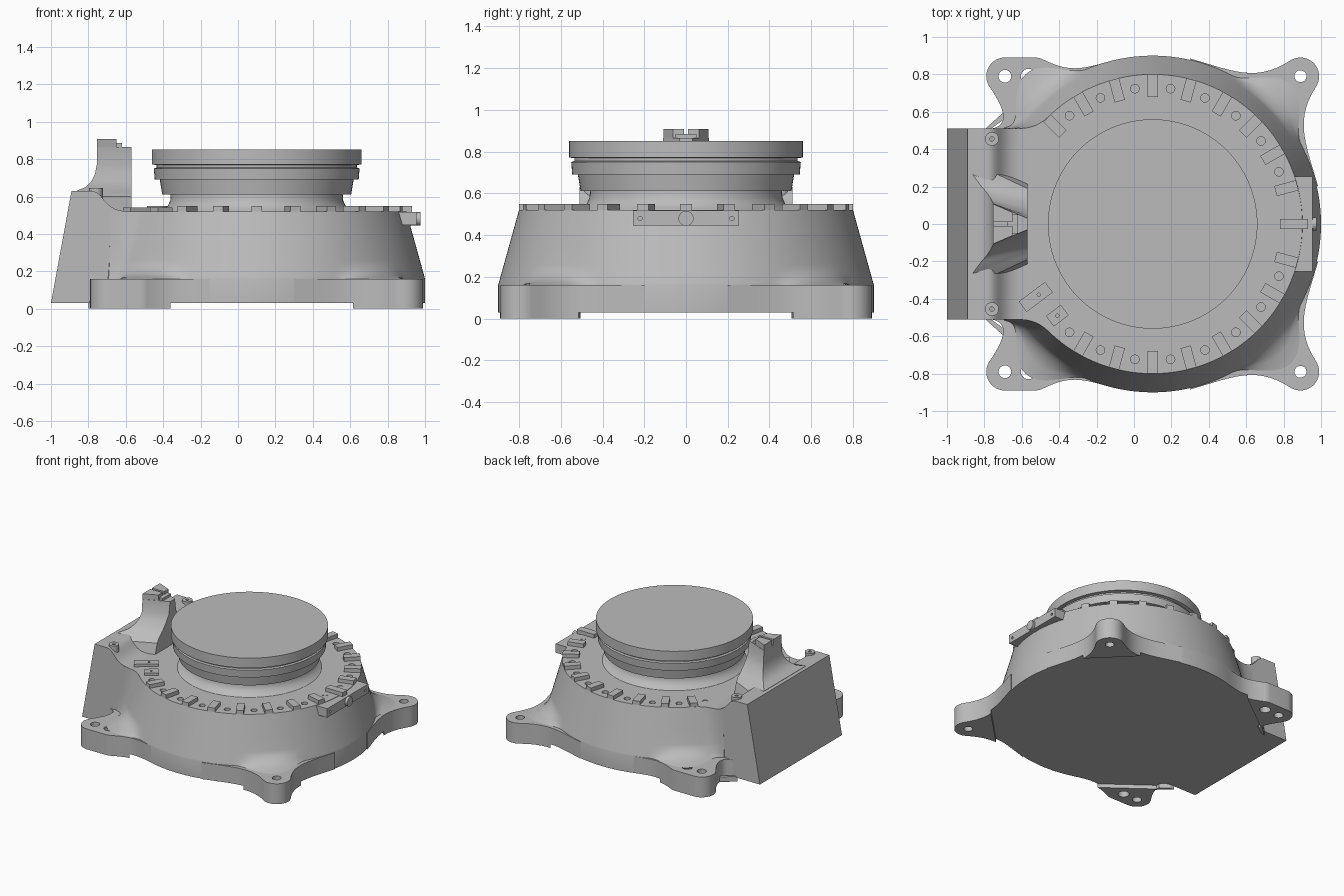
import bpy, bmesh, math
from math import sin, cos, radians, pi
from mathutils import Vector, Matrix
from mathutils.geometry import interpolate_bezier

if "Cube" in bpy.data.objects:
    bpy.data.objects.remove(bpy.data.objects["Cube"])

grey = bpy.data.materials.new("cast_grey")
grey.use_nodes = True
grey.diffuse_color = (0.5, 0.5, 0.5, 1)
grey.node_tree.nodes["Principled BSDF"].inputs["Base Color"].default_value = (0.5, 0.5, 0.5, 1)

CX = 0.1       # turntable axis
DECK = 0.52    # height of the deck
HALF = 0.51    # half width of the rear block


def finish(bm, name):
    bmesh.ops.recalc_face_normals(bm, faces=bm.faces)
    mesh = bpy.data.meshes.new(name)
    bm.to_mesh(mesh)
    bm.free()
    mesh.materials.append(grey)
    ob = bpy.data.objects.new(name, mesh)
    bpy.context.collection.objects.link(ob)
    return ob


def loft(name, rings, caps=True):
    """Skin between closed rings that have the same number of points."""
    bm = bmesh.new()
    loops = [[bm.verts.new(p) for p in ring] for ring in rings]
    n = len(loops[0])
    for a, b in zip(loops, loops[1:]):
        for i in range(n):
            j = (i + 1) % n
            bm.faces.new((a[i], a[j], b[j], b[i]))
    if caps:
        bm.faces.new(loops[0])
        bm.faces.new(loops[-1])
    return finish(bm, name)


def prism(name, outline, z0, z1):
    return loft(name, [[(x, y, z) for x, y in outline] for z in (z0, z1)])


def lathe(name, profile, steps=96):
    return loft(name, [[(CX + r * cos(2 * pi * i / steps), r * sin(2 * pi * i / steps), z)
                        for i in range(steps)] for r, z in profile])


def box(name, lo, hi, matrix=Matrix()):
    ob = prism(name, [(lo[0], lo[1]), (hi[0], lo[1]), (hi[0], hi[1]), (lo[0], hi[1])], lo[2], hi[2])
    ob.data.transform(matrix)
    return ob


def rods(name, spots, z0, z1, steps=20):
    """Several upright cylinders in one mesh; spots are (x, y, radius)."""
    bm = bmesh.new()
    for x, y, r in spots:
        bmesh.ops.create_cone(bm, cap_ends=True, segments=steps, radius1=r, radius2=r, depth=z1 - z0,
                              matrix=Matrix.Translation((x, y, (z0 + z1) / 2)))
    return finish(bm, name)


def cut(ob, cutter):
    mod = ob.modifiers.new("holes", "BOOLEAN")
    mod.operation, mod.solver, mod.object = "DIFFERENCE", "EXACT", cutter
    bpy.context.view_layer.objects.active = ob
    bpy.ops.object.modifier_apply(modifier=mod.name)


def arc(cx, cy, r, a0, a1, n=14):
    return [(cx + r * cos(radians(a0 + (a1 - a0) * i / n)),
             cy + r * sin(radians(a0 + (a1 - a0) * i / n))) for i in range(n + 1)]


def bezier(a, b, c, d, n=14):
    pts = [Vector((*p, 0)) for p in (a, b, c, d)]
    return [(p.x, p.y) for p in interpolate_bezier(*pts, n)]


# Housing: a cone that blends into the rear block and the feet
def housing_radius(deg, z):
    t = radians(deg)
    r = 0.9 if z <= 0.16 else 0.9 - 0.1 * (z - 0.16) / (DECK - 0.16)
    wall = min(HALF / max(abs(sin(t)), 0.01), 0.8 / max(-cos(t), 0.01)) if cos(t) < 0 else 0
    k = 0.09
    h = max(k - abs(r - wall), 0) / k
    r = max(r, wall) + h * h * k / 4
    if z >= 0.16:
        u = min((z - 0.16) / 0.1, 1)
        off = min(abs(abs(deg) - c) for c in (45, 130))
        bump = cos(pi / 2 * min(off / 17, 1)) ** 2
        r += 0.15 * bump * (1 - math.sqrt(1 - (1 - u) ** 2))
    return r


levels = [0.03, 0.16] + [0.16 + 0.1 * i / 8 for i in range(1, 9)] + [0.35, DECK]
housing = loft("housing", [[(CX + housing_radius(d, z) * cos(radians(d)),
                             housing_radius(d, z) * sin(radians(d)), z)
                            for d in (i * 1.5 - 180 for i in range(240))] for z in levels])

# Dimples between the rim tabs
dimples = rods("dimple_cutter", [(CX + 0.73 * cos(radians(a)), 0.73 * sin(radians(a)), 0.023)
                                 for a in (-127.5 + 15 * i for i in range(19))], DECK - 0.025, DECK + 0.05, 16)
cut(housing, dimples)

# Rim tabs
for i in range(18):
    a = -120 + 15 * i
    turn = Matrix.Translation((CX, 0, 0)) @ Matrix.Rotation(radians(a), 4, "Z")
    box("rim_tab", (0.68, -0.028, 0.5), (0.83 if a == 0 else 0.8, 0.028, 0.55), turn)

# Rear block with a sloping back and a dished top edge
side = [(-1, 0.03), (-0.89, 0.63)] + bezier((-0.79, 0.63), (-0.71, 0.63), (-0.73, 0.52), (-0.58, 0.52)) \
    + [(-0.4, 0.515), (-0.4, 0.03)]
loft("rear_block", [[(x, y, z) for x, z in side] for y in (-HALF, HALF)])

# Upright post, flared at its foot: (z, back x, back half width, front half width)
sections = [(0.5, -0.87, 0.36, 0.22), (0.6, -0.87, 0.33, 0.19), (0.632, -0.86, 0.26, 0.17),
            (0.65, -0.815, 0.20, 0.145), (0.68, -0.785, 0.165, 0.115), (0.72, -0.765, 0.135, 0.08),
            (0.77, -0.755, 0.115, 0.045), (0.865, -0.755, 0.11, 0.03)]
loft("post", [[(xb, -wb, z), (-0.57, -wf, z), (-0.57, wf, z), (xb, wb, z)]
              for z, xb, wb, wf in sections])
box("post_step", (-0.68, -0.05, 0.86), (-0.62, 0.05, 0.885))
for s in (-1, 1):
    prism("post_horn", [(-0.755, s * 0.01), (-0.65, s * 0.01), (-0.65, s * 0.062), (-0.755, s * 0.108)],
          0.86, 0.908)

# Pegs on the rear block
pegs = rods("rear_pegs", [(-0.76, s * 0.455, 0.037) for s in (-1, 1)], 0.55, 0.645)
peg_holes = rods("peg_cutter", [(-0.76, s * 0.455, 0.012) for s in (-1, 1)], 0.62, 0.7, 12)
cut(pegs, peg_holes)

# Feet and the pads under them
flank = bezier((0.985, 0.2), (0.91, 0.45), (0.86, 0.56), (0.977, 0.74))
left_foot = [(0.5, 0.4)] + flank + arc(0.89, 0.79, 0.1, -25, 115) \
    + [(y + CX, x - CX) for x, y in reversed(flank)]
right_foot = bezier((-0.15, 0.865), (-0.3, 0.82), (-0.36, 0.82), (-0.48, 0.877)) \
    + arc(-0.53, 0.79, 0.1, 55, 90, 5) + arc(-0.69, 0.79, 0.1, 90, 205) \
    + bezier((-0.777, 0.74), (-0.70, 0.63), (-0.64, 0.51), (-0.8, 0.505)) + [(-0.6, 0.4), (-0.2, 0.6)]
left_pad = [p for p in left_foot if p[0] + p[1] > 1.39]
right_pad = [p for p in right_foot if p[1] - 0.784 * p[0] > 1.1]
left_holes = [(0.89, 0.79, 0.032)]
right_holes = [(-0.69, 0.79, 0.034), (-0.565, 0.79, 0.04)]
cutters = [dimples, peg_holes]
for s, end in ((-1, "front"), (1, "back")):
    for hand, foot, pad, holes in (("left", left_foot, left_pad, left_holes),
                                   ("right", right_foot, right_pad, right_holes)):
        cutter = rods("foot_cutter", [(x, s * y, r) for x, y, r in holes], -0.1, 0.3, 24)
        cutters.append(cutter)
        for part, shape, z0, z1 in (("foot", foot, 0.03, 0.16), ("pad", pad, 0, 0.04)):
            cut(prism(f"{end}_{hand}_{part}", [(x, s * y) for x, y in shape], z0, z1), cutter)

# Turntable on its flared neck
lathe("turntable", [(0.53, 0.51), (0.5, 0.53), (0.475, 0.55), (0.462, 0.58), (0.46, 0.61), (0.505, 0.61),
                    (0.518, 0.69), (0.545, 0.69), (0.55, 0.75), (0.535, 0.755), (0.535, 0.768),
                    (0.56, 0.772), (0.56, 0.85)])

# Index bar on the left side with its round pin
bar = box("index_bar", (0.8, -0.255, 0.447), (0.955, 0.255, 0.517))
screws = rods("screw_cutter", [(0, s * 0.22, 0.01) for s in (-1, 1)], -0.02, 0.02, 12)
screws.data.transform(Matrix.Translation((0.955, 0, 0.48)) @ Matrix.Rotation(pi / 2, 4, "Y"))
cutters.append(screws)
# screw spots sit on the bar face
for s in (-1, 1):
    spot = rods("screw_cutter", [(0, 0, 0.01)], -0.02, 0.02, 12)
    spot.data.transform(Matrix.Translation((0.955, s * 0.22, 0.48)) @ Matrix.Rotation(pi / 2, 4, "Y"))
    cut(bar, spot)
    cutters.append(spot)
pin = rods("index_pin", [(0, 0, 0.036)], -0.06, 0.02, 24)
pin.data.transform(Matrix.Translation((0.955, 0, 0.48)) @ Matrix.Rotation(pi / 2, 4, "Y"))

# Two small deck plates, each with a hole
for x, y, length, hx in ((-0.525, -0.39, 0.175, 0.02), (-0.41, -0.49, 0.1, 0)):
    place = Matrix.Translation((x, y, 0)) @ Matrix.Rotation(radians(37), 4, "Z")
    plate = box("deck_plate", (-length / 2, -0.035, 0.5), (length / 2, 0.035, 0.54), place)
    hole = rods("plate_cutter", [(hx, 0, 0.009)], 0.525, 0.6, 12)
    hole.data.transform(place)
    cut(plate, hole)
    cutters.append(hole)

# Drop the cutters and smooth the curved faces
for ob in cutters:
    bpy.data.objects.remove(ob)
bpy.ops.object.select_all(action="DESELECT")
for ob in bpy.context.collection.objects:
    if ob.type == "MESH":
        ob.select_set(True)
        bpy.context.view_layer.objects.active = ob
bpy.ops.object.shade_smooth_by_angle(angle=radians(30))
